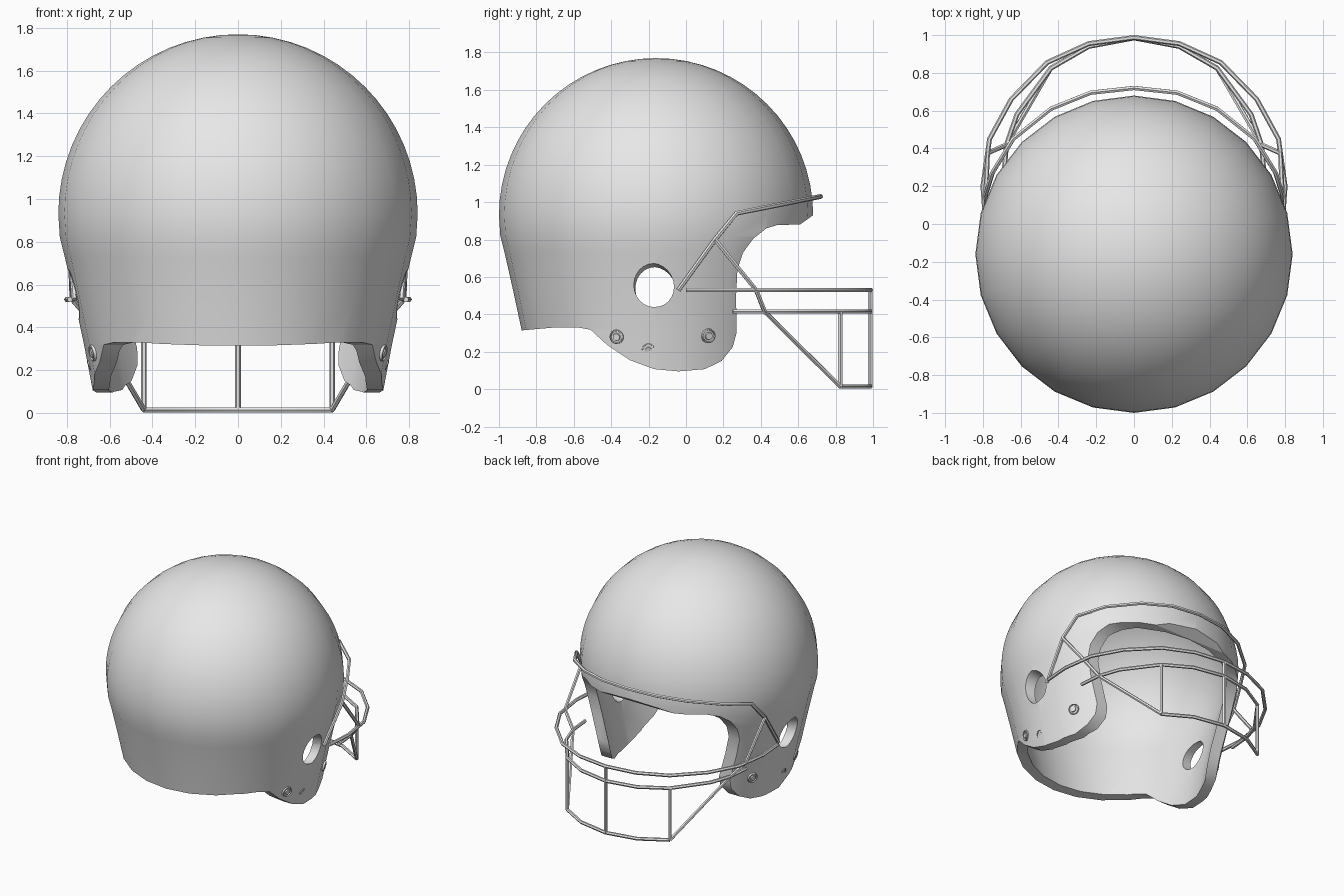
import bpy, bmesh, math
from mathutils import Vector

cube = bpy.data.objects.get("Cube")
if cube:
    bpy.data.objects.remove(cube, do_unlink=True)

grey = bpy.data.materials.new("plain grey")
grey.use_nodes = True
grey.diffuse_color = (0.8, 0.8, 0.8, 1)
grey.node_tree.nodes["Principled BSDF"].inputs["Base Color"].default_value = (0.8, 0.8, 0.8, 1)

CENTRE_Y, EQUATOR, RADIUS, WALL = -0.16, 0.93, 0.84, 0.075


def add_object(name, data):
    obj = bpy.data.objects.new(name, data)
    bpy.context.collection.objects.link(obj)
    data.materials.append(grey)
    return obj


def mesh_object(name, bm):
    bmesh.ops.recalc_face_normals(bm, faces=bm.faces)
    mesh = bpy.data.meshes.new(name)
    bm.to_mesh(mesh)
    bm.free()
    return add_object(name, mesh)


def activate(obj):
    bpy.ops.object.select_all(action='DESELECT')
    obj.select_set(True)
    bpy.context.view_layer.objects.active = obj


def smooth(obj, degrees=32):
    activate(obj)
    bpy.ops.object.shade_smooth_by_angle(angle=math.radians(degrees))


def lathe(name, profile, steps):
    """Spin (radius, height) points about the vertical axis."""
    bm = bmesh.new()
    verts = [bm.verts.new((0, r, z)) for r, z in profile]
    edges = [bm.edges.new(pair) for pair in zip(verts, verts[1:])]
    bmesh.ops.spin(bm, geom=verts + edges, cent=(0, 0, 0), axis=(0, 0, 1),
                   angle=math.tau, steps=steps, use_merge=False)
    bmesh.ops.remove_doubles(bm, verts=bm.verts, dist=0.0005)
    return mesh_object(name, bm)


def cut(obj, tool, operation):
    mod = obj.modifiers.new("cut", 'BOOLEAN')
    mod.operation, mod.solver, mod.object = operation, 'EXACT', tool
    activate(obj)
    bpy.ops.object.modifier_apply(modifier=mod.name)
    bpy.data.objects.remove(tool, do_unlink=True)


# Shell: dome with a tapering skirt, outer and inner wall in one closed profile
def dome(r):
    arc = [(r * math.sin(i * math.pi / 32), EQUATOR + r * math.cos(i * math.pi / 32))
           for i in range(17)]
    inset = RADIUS - r
    skirt = [(0.833, 0.82), (0.81, 0.73), (0.765, 0.53), (0.72, 0.32), (0.665, 0.03)]
    return arc + [(x - inset, z) for x, z in skirt]


shell = lathe("helmet_shell", dome(RADIUS) + dome(RADIUS - WALL)[::-1], 24)
shell.location.y = CENTRE_Y

# Side outline of the shell: brim, face opening, ear flap, nape
outline = [(0.8, 1.016), (0.61, 0.88), (0.49, 0.878), (0.43, 0.86), (0.36, 0.805),
           (0.305, 0.73), (0.275, 0.64), (0.268, 0.5), (0.27, 0.3), (0.25, 0.225),
           (0.19, 0.15), (0.1, 0.107), (-0.04, 0.095), (-0.17, 0.107), (-0.3, 0.155),
           (-0.42, 0.235), (-0.51, 0.318), (-0.58, 0.33), (-0.7, 0.33), (-0.88, 0.314),
           (-1.2, 0.3), (-1.2, 2), (0.8, 2)]
bm = bmesh.new()
side = bm.faces.new([bm.verts.new((-1, y, z)) for y, z in outline])
sweep = bmesh.ops.extrude_face_region(bm, geom=[side])
bmesh.ops.translate(bm, vec=(2, 0, 0),
                    verts=[v for v in sweep["geom"] if isinstance(v, bmesh.types.BMVert)])
blank = mesh_object("outline_cutter", bm)
blank.hide_render = True
cut(shell, blank, 'INTERSECT')

# Ear holes
for s in (1, -1):
    bpy.ops.mesh.primitive_cylinder_add(vertices=24, radius=0.107, depth=0.5,
                                        location=(s * 0.76, -0.172, 0.553))
    drill = bpy.context.object
    drill.hide_render = True
    drill.rotation_euler = Vector((s, -0.1, 0.25)).to_track_quat('Z', 'Y').to_euler()
    bpy.context.view_layer.update()
    cut(shell, drill, 'DIFFERENCE')
smooth(shell)


# Flap rivets: a raised ring round a small button
def rivet(name, s, y, z, sink, tilt):
    r = 0.72 - 0.19 * (0.32 - z)
    across = y - CENTRE_Y
    x = math.sqrt(r * r - across * across) * 0.995
    normal = Vector((x, across, -0.2 * r - tilt)).normalized()
    profile = [(0, 0.012), (0.019, 0.012), (0.021, 0.004), (0.03, 0.004),
               (0.033, 0.011), (0.038, 0.009), (0.041, -0.02), (0, -0.02)]
    obj = lathe(name, profile, 16)
    normal.x *= s
    obj.location = Vector((s * x, y, z)) - normal * sink
    obj.rotation_euler = normal.to_track_quat('Z', 'Y').to_euler()
    smooth(obj)


for s, label in ((1, "left"), (-1, "right")):
    rivet(label + "_rear_rivet", s, -0.37, 0.28, 0, 0)
    rivet(label + "_front_rivet", s, 0.12, 0.285, 0, 0)
    rivet(label + "_middle_rivet", s, -0.2, 0.205, 0.012, 0.15)


# Face guard bars
def bar(name, points, radius=0.013):
    curve = bpy.data.curves.new(name, 'CURVE')
    curve.dimensions = '3D'
    curve.bevel_depth, curve.bevel_resolution = radius, 1
    curve.use_fill_caps = True
    spline = curve.splines.new('POLY')
    spline.points.add(len(points) - 1)
    for p, co in zip(spline.points, points):
        p.co = (*co, 1)
    obj = add_object(name, curve)
    activate(obj)
    bpy.ops.object.convert(target='MESH')
    smooth(bpy.context.object, 50)


def mirrored(half):
    """Complete a path that ends on the centre line."""
    return half + [(-x, y, z) for x, y, z in half[-2::-1]]


# Brow bar follows the dome, rising towards the face
brow = [(0.765, -0.04, 0.53), (0.785, 0.155, 0.80)]
for x, y in ((0.75, 0.27), (0.64, 0.45), (0.44, 0.61), (0.23, 0.695), (0, 0.72)):
    brow.append((x, y, 0.94 + (y - 0.27) * 0.2))
bar("brow_bar", mirrored(brow))

upper = [(0.785, 0), (0.8, 0.2), (0.765, 0.45), (0.65, 0.66), (0.46, 0.855), (0.24, 0.955), (0, 0.987)]
bar("upper_guard_bar", mirrored([(x, y, 0.53) for x, y in upper]))

front = [(0.44, 0.825), (0.24, 0.94), (0, 0.985)]
lower = [(0.69, 0.25), (0.675, 0.42), (0.62, 0.58)] + front
bar("lower_guard_bar", mirrored([(x, y, 0.415) for x, y in lower]))
bar("chin_bar", mirrored([(x, y, 0.014) for x, y in front]))

bar("centre_post", [(0, 0.985, 0.014), (0, 0.985, 0.53)])
for s, label in ((1, "left"), (-1, "right")):
    bar(label + "_post", [(s * 0.44, 0.825, 0.014), (s * 0.44, 0.825, 0.415)])
    bar(label + "_strut", [(s * 0.785, 0.155, 0.80), (s * 0.775, 0.375, 0.53),
                           (s * 0.675, 0.42, 0.415), (s * 0.44, 0.825, 0.014)])
